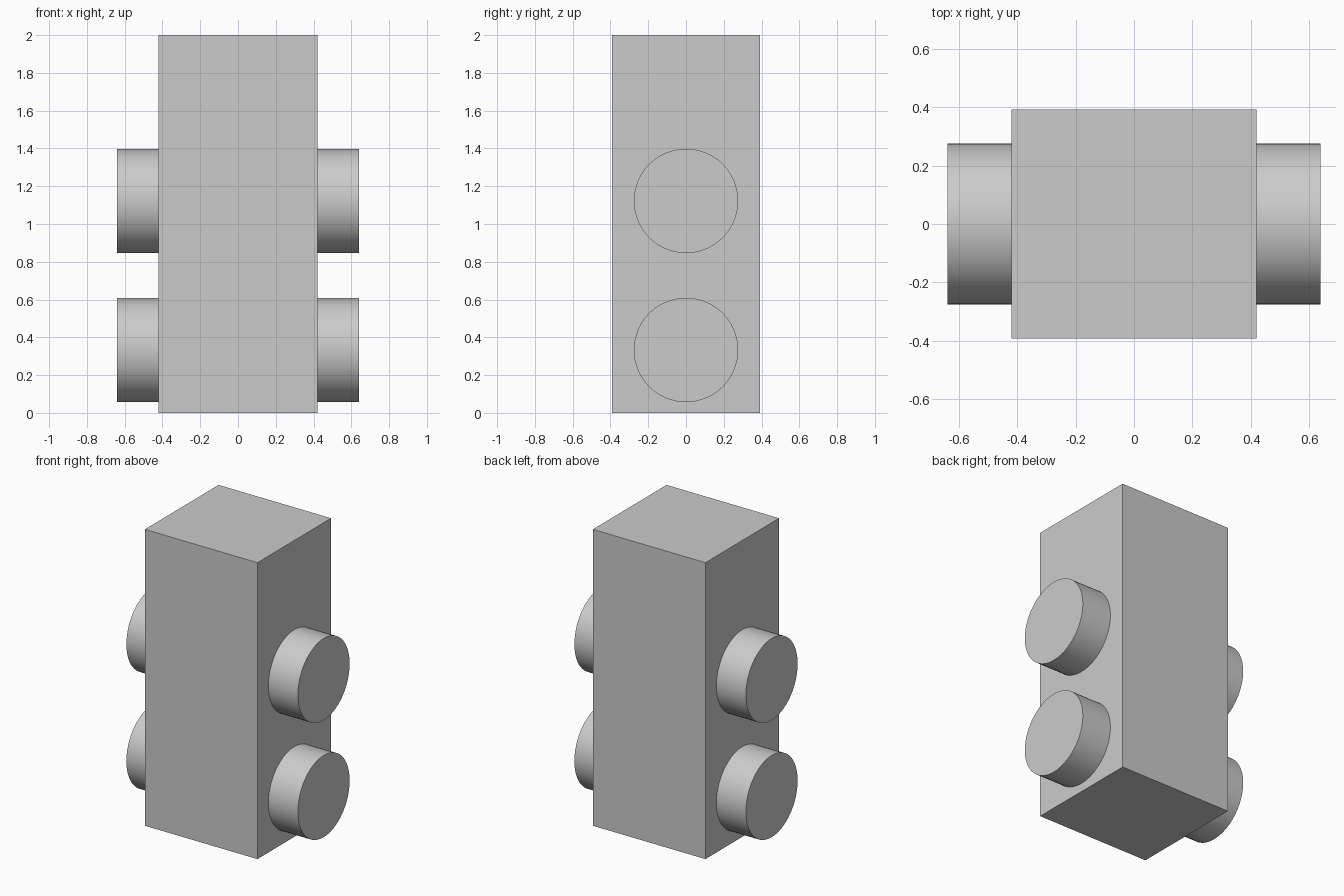
import bpy
import math

cube = bpy.data.objects.get("Cube")
if cube:
    bpy.data.objects.remove(cube, do_unlink=True)

# Single plain grey
grey = bpy.data.materials.new("light grey")
grey.use_nodes = True
colour = (0.6, 0.6, 0.6, 1)
grey.diffuse_color = colour
grey.node_tree.nodes["Principled BSDF"].inputs["Base Color"].default_value = colour

BODY = (0.84, 0.785, 2.0)
PEG_RADIUS = 0.276
PEG_TIP = 0.64


def finish(name):
    obj = bpy.context.object
    obj.name = name
    obj.data.materials.append(grey)
    return obj


# Upright block
bpy.ops.mesh.primitive_cube_add(size=1, location=(0, 0, BODY[2] / 2))
body = finish("body")
body.scale = BODY

# Round pegs, two on each side, seated on the block's faces
peg_length = PEG_TIP - BODY[0] / 2
for side, sign in (("left", 1), ("right", -1)):
    for level, z in (("lower", 0.333), ("upper", 1.122)):
        x = sign * (PEG_TIP + BODY[0] / 2) / 2
        bpy.ops.mesh.primitive_cylinder_add(
            vertices=64, radius=PEG_RADIUS, depth=peg_length,
            location=(x, 0, z), rotation=(0, math.pi / 2, 0))
        finish(f"{level}_{side}_peg")
        bpy.ops.object.shade_smooth_by_angle(angle=math.radians(30))
